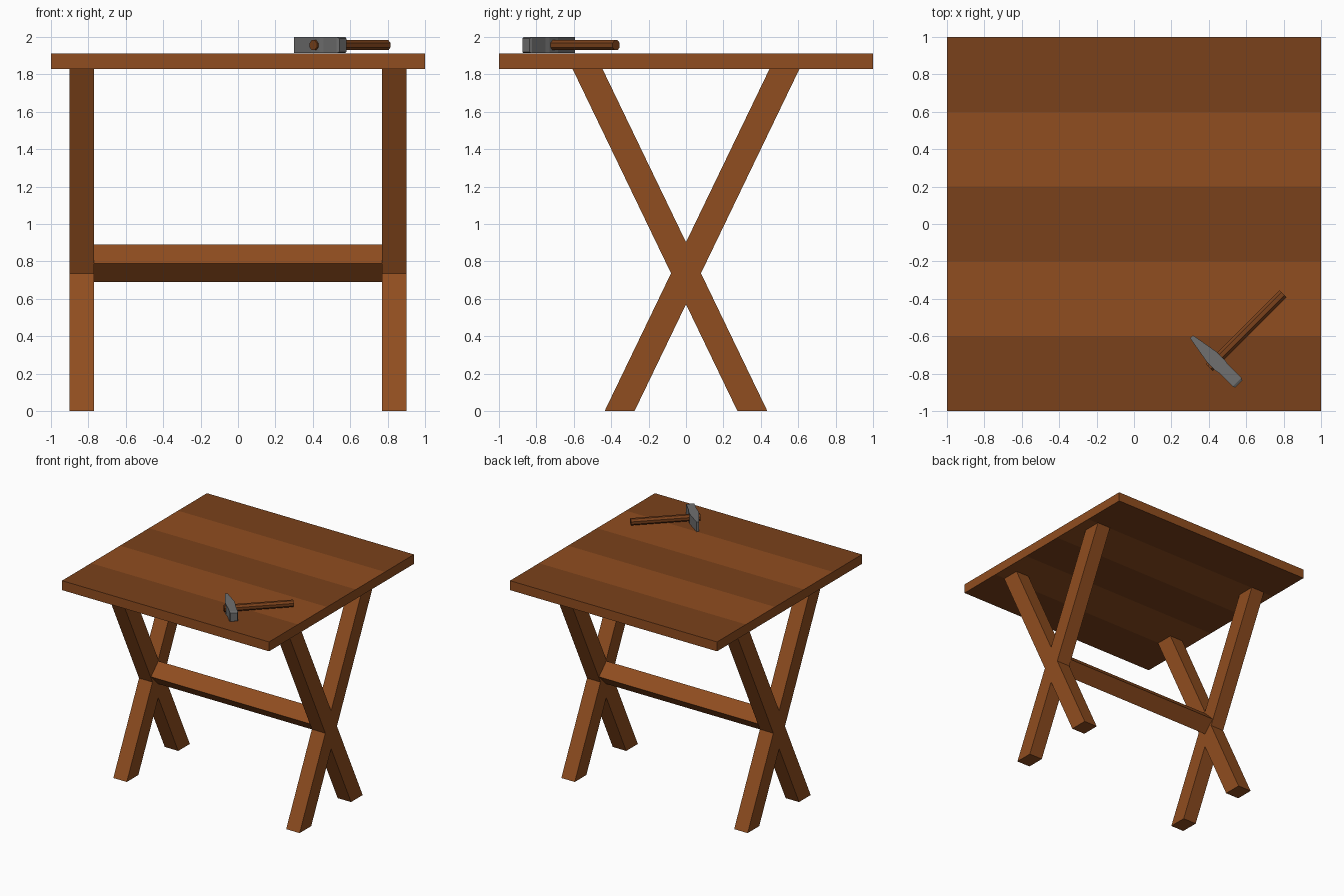
import bpy, bmesh
from math import radians, cos, sin, pi
from mathutils import Matrix

if "Cube" in bpy.data.objects:
    bpy.data.objects.remove(bpy.data.objects["Cube"])


def material(name, rgb):
    m = bpy.data.materials.new(name)
    m.diffuse_color = (*rgb, 1)
    m.use_nodes = True
    m.node_tree.nodes["Principled BSDF"].inputs["Base Color"].default_value = m.diffuse_color
    return m


LIGHT = material("light_wood", (0.28, 0.075, 0.014))
DARK = material("dark_wood", (0.195, 0.053, 0.011))
STEEL = material("steel", (0.16, 0.16, 0.16))


def finish(name, bm, *mats):
    bmesh.ops.recalc_face_normals(bm, faces=bm.faces)
    me = bpy.data.meshes.new(name)
    bm.to_mesh(me)
    bm.free()
    for m in mats:
        me.materials.append(m)
    ob = bpy.data.objects.new(name, me)
    bpy.context.collection.objects.link(ob)
    return ob


def loft(name, rings, *mats):
    """Skin a list of equal-length point rings and cap both ends."""
    bm = bmesh.new()
    rows = [[bm.verts.new(p) for p in r] for r in rings]
    n = len(rows[0])
    for a, b in zip(rows, rows[1:]):
        for i in range(n):
            j = (i + 1) % n
            bm.faces.new((a[i], a[j], b[j], b[i]))
    bm.faces.new(rows[0])
    bm.faces.new(rows[-1])
    return finish(name, bm, *mats)


def prism_x(name, profile, x0, x1, *mats):
    return loft(name, [[(x, y, z) for y, z in profile] for x in (x0, x1)], *mats)


# Table top: one slab, split into five alternating bands
rings = [[(-1, y, 1.83), (1, y, 1.83), (1, y, 1.912), (-1, y, 1.912)]
         for y in (-1, -0.6, -0.2, 0.2, 0.6, 1)]
top = loft("table_top", rings, LIGHT, DARK)
for f in top.data.polygons:
    band = round((f.center.y + 0.8) / 0.4)
    if abs(f.normal.z) > 0.9 and band % 2 == 0:
        f.material_index = 1

# Crossed legs, a pair at each end
for side, x0, x1 in (("left", -0.90, -0.77), ("right", 0.77, 0.90)):
    for lean, s in (("back", 1), ("front", -1)):
        profile = [(s * y, z) for y, z in
                   ((-0.435, 0), (-0.275, 0), (0.607, 1.83), (0.447, 1.83))]
        prism_x(f"{side}_leg_leaning_{lean}", profile, x0, x1, LIGHT)

# Square stretcher turned on its corner
prism_x("stretcher", [(0, 0.69), (0.1, 0.79), (0, 0.89), (-0.1, 0.79)],
        -0.77, 0.77, LIGHT)

# Hammer, modelled along local axes and then turned to lie on the top
place = Matrix.Translation((0.4375, -0.7325, 1.956)) @ Matrix.Rotation(radians(-45), 4, 'Z')

# Head: (position along head, half width, half height)
sections = [(-0.184, 0.011, 0.043), (-0.03, 0.038, 0.043), (0.035, 0.038, 0.043),
            (0.06, 0.033, 0.043), (0.16, 0.033, 0.043), (0.174, 0.027, 0.036)]
head = loft("hammer_head",
            [[(u, -w, -h), (u, w, -h), (u, w, h), (u, -w, h)] for u, w, h in sections],
            STEEL)

# Handle: eight-sided rod passing through the head
handle = loft("hammer_handle",
              [[(0.029 * cos((i + .5) * pi / 4), v, 0.029 * sin((i + .5) * pi / 4))
                for i in range(8)] for v in (-0.05, 0.508)],
              DARK)
for ob in (head, handle):
    ob.data.transform(place)
